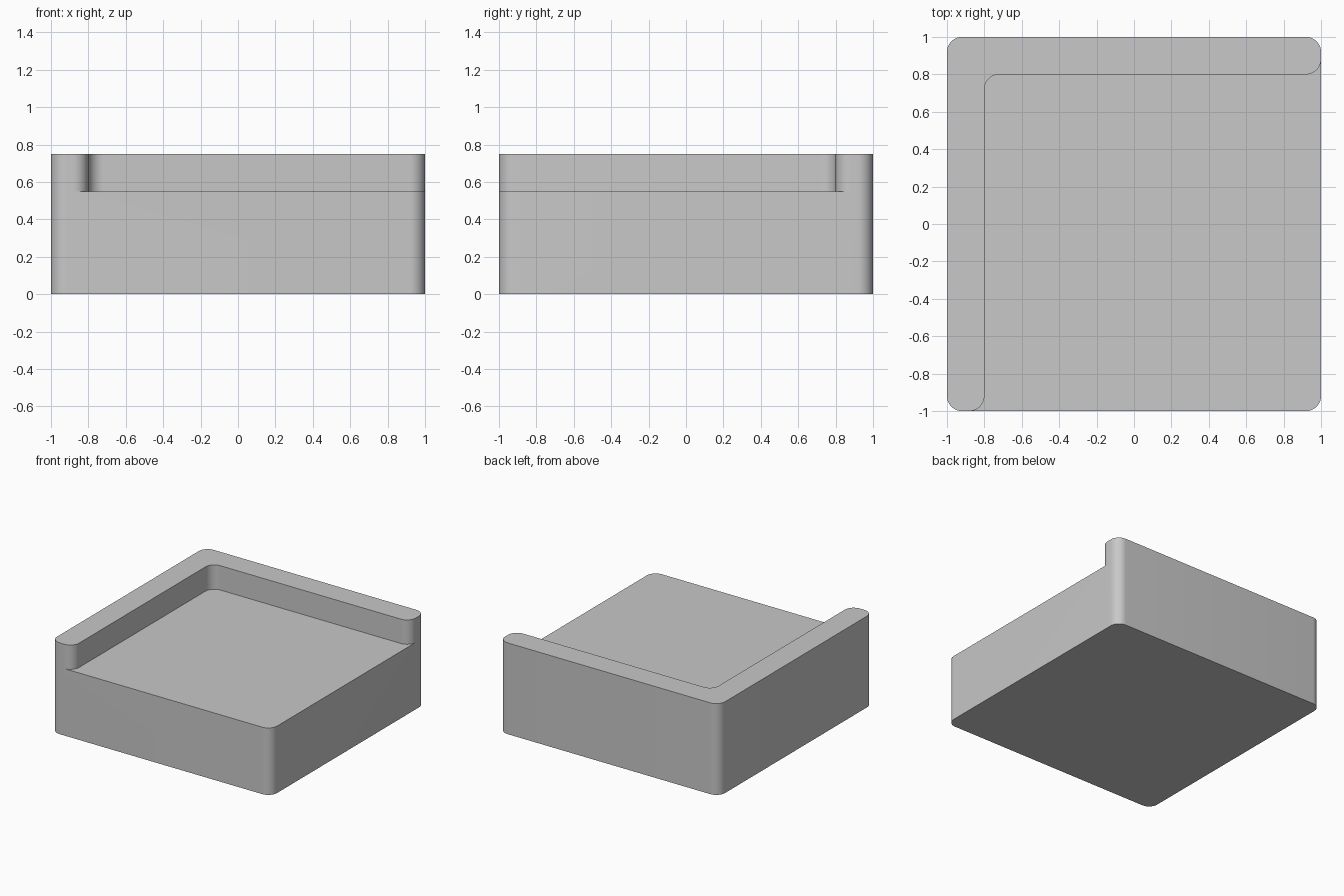
import bpy, bmesh
from math import radians, sin, cos
from mathutils import Vector

cube = bpy.data.objects.get("Cube")
if cube:
    bpy.data.objects.remove(cube, do_unlink=True)

RADIUS, STEPS = 0.08, 12
EDGE = 1 - RADIUS            # arc centres of the outer corners
SEAT_Z, RIM_Z = 0.55, 0.75
RIM = 0.2                    # rim width


def arc(x, y, start, end):
    """Quarter-round corner points about a centre, angles in degrees."""
    angles = [radians(start + (end - start) * i / STEPS) for i in range(STEPS + 1)]
    return [(x + RADIUS * cos(a), y + RADIUS * sin(a)) for a in angles]


mat = bpy.data.materials.new("light_grey")
mat.use_nodes = True
grey = (0.58, 0.58, 0.58, 1)
mat.diffuse_color = grey
mat.node_tree.nodes["Principled BSDF"].inputs["Base Color"].default_value = grey

# Shared line between rim and seat: front tip, inner corner, right tip
tip = 1 - RIM + RADIUS
inner_corner = 1 - RIM - RADIUS
inner = (arc(-tip, -EDGE, -90, 0)
         + arc(-inner_corner, inner_corner, 180, 90)
         + arc(EDGE, tip, 270, 360))
# Outer sides of the L-shaped rim, and the free corner of the seat
rim_outer = arc(EDGE, EDGE, 0, 90) + arc(-EDGE, EDGE, 90, 180) + arc(-EDGE, -EDGE, 180, 270)
seat_corner = arc(EDGE, -EDGE, 270, 360)

bm = bmesh.new()


def add_points(points):
    return [bm.verts.new((x, y, 0)) for x, y in points]


inner_v, rim_v, corner_v = map(add_points, (inner, rim_outer, seat_corner))
rim_face = bm.faces.new(inner_v + rim_v)
seat_face = bm.faces.new(corner_v + inner_v[::-1])


def raise_faces(faces, height):
    """Extrude faces upward and return the new top faces."""
    out = bmesh.ops.extrude_face_region(bm, geom=faces, use_keep_orig=True)["geom"]
    verts = [g for g in out if isinstance(g, bmesh.types.BMVert)]
    bmesh.ops.translate(bm, verts=verts, vec=Vector((0, 0, height)))
    return [g for g in out if isinstance(g, bmesh.types.BMFace)]


# Body up to the seat, then the rim on top of it
tops = raise_faces([rim_face, seat_face], SEAT_Z)
rim_top = min(tops, key=lambda f: f.calc_area())
raise_faces([rim_top], RIM_Z - SEAT_Z)
bm.faces.remove(rim_top)

# One clean underside
bmesh.ops.dissolve_faces(bm, faces=[rim_face, seat_face], use_verts=False)
bmesh.ops.recalc_face_normals(bm, faces=bm.faces[:])

mesh = bpy.data.meshes.new("corner_block")
bm.to_mesh(mesh)
bm.free()
mesh.materials.append(mat)
block = bpy.data.objects.new("corner_block", mesh)
bpy.context.collection.objects.link(block)

bpy.ops.object.select_all(action='DESELECT')
block.select_set(True)
bpy.context.view_layer.objects.active = block
bpy.ops.object.shade_smooth_by_angle(angle=radians(30))
